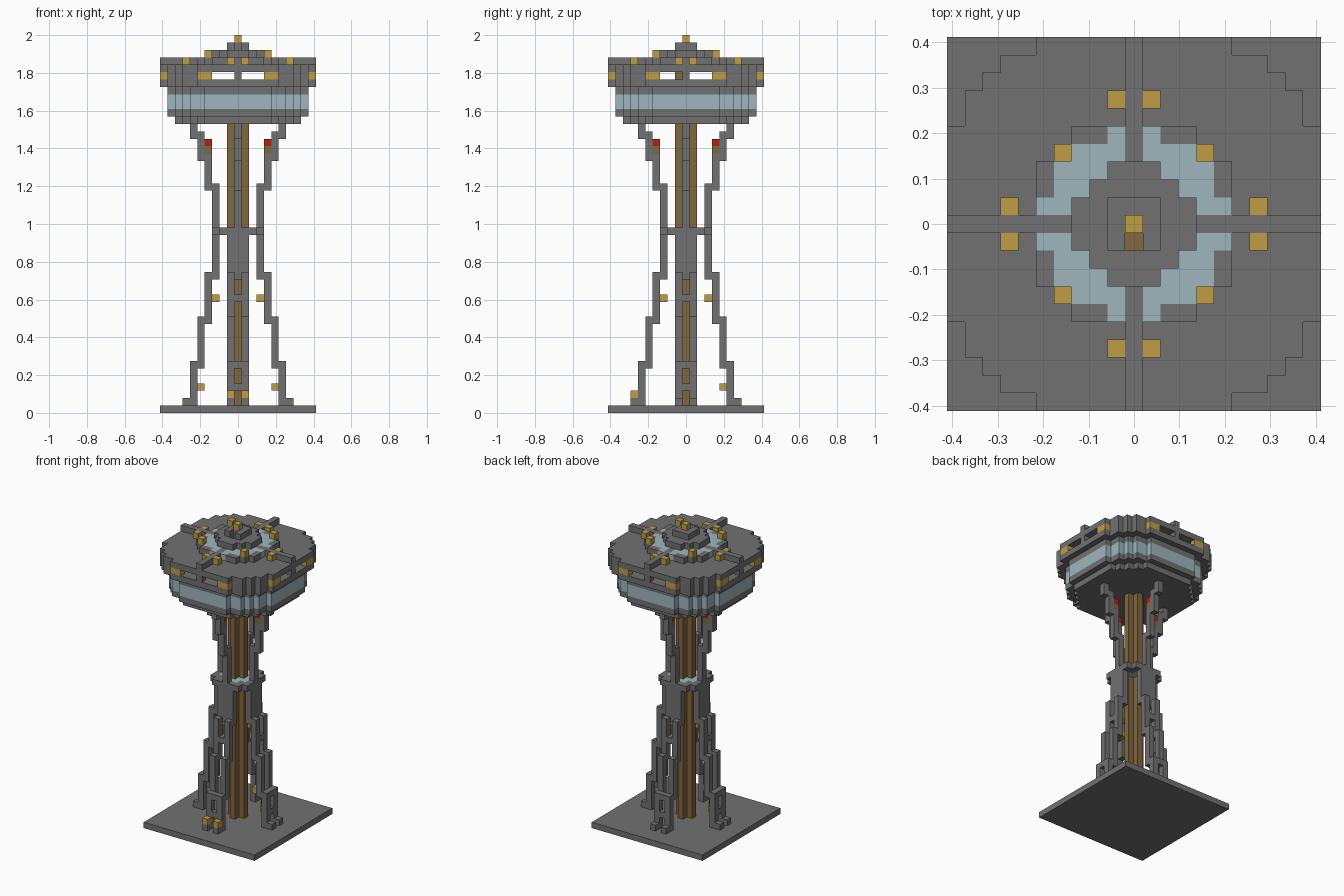
import bpy, bmesh
from mathutils import Vector

if "Cube" in bpy.data.objects:
    bpy.data.objects.remove(bpy.data.objects["Cube"])

U = 2 / 51  # edge of one block


def material(name, rgb):
    m = bpy.data.materials.new(name)
    m.diffuse_color = (*rgb, 1)
    m.use_nodes = True
    m.node_tree.nodes["Principled BSDF"].inputs["Base Color"].default_value = m.diffuse_color
    return m


GRAY = material("stone gray", (0.165, 0.165, 0.165))
BROWN = material("wood brown", (0.22, 0.135, 0.05))
BLUE = material("glass blue", (0.34, 0.47, 0.51))
YELLOW = material("lamp yellow", (0.53, 0.34, 0.06))
RED = material("beacon red", (0.45, 0.015, 0.005))

DIRS = [Vector(d) for d in ((1, 0, 0), (-1, 0, 0), (0, 1, 0), (0, -1, 0), (0, 0, 1), (0, 0, -1))]


def blocks(name, cells, mat):
    """Mesh the outer skin of a set of unit blocks (x, y centred, z from the ground)."""
    cells = set(cells)
    bm = bmesh.new()
    for c in cells:
        mid = Vector(c) + Vector((0, 0, 0.5))
        for d in DIRS:
            if tuple(int(v) for v in Vector(c) + d) in cells:
                continue
            a = Vector((d.y, d.z, d.x))
            b = d.cross(a)
            bm.faces.new([bm.verts.new((mid + (d + s * a + t * b) / 2) * U)
                          for s, t in ((1, 1), (-1, 1), (-1, -1), (1, -1))])
    bmesh.ops.remove_doubles(bm, verts=bm.verts, dist=1e-4)
    me = bpy.data.meshes.new(name)
    bm.to_mesh(me)
    bm.free()
    me.materials.append(mat)
    ob = bpy.data.objects.new(name, me)
    bpy.context.collection.objects.link(ob)
    return ob


def disc(r, limit, *layers):
    """Round plate of blocks: half width r, squared radius limit."""
    return {(x, y, z) for z in layers for x in range(-r, r + 1) for y in range(-r, r + 1)
            if x * x + y * y <= limit}


def spin(cells):
    """Repeat blocks in four quarter turns."""
    out = set()
    for x, y, z in cells:
        for _ in range(4):
            x, y = -y, x
            out.add((x, y, z))
    return out


def column(r, side, z0, z1):
    return {(r, side, z) for z in range(z0, z1 + 1)}


# Square base
blocks("base", {(x, y, 0) for x in range(-10, 11) for y in range(-10, 11)}, GRAY)

# Central shaft, plus-shaped
blocks("shaft", {(x, y, z) for z in range(1, 39) for x, y, _ in disc(1, 1, 0)}, BROWN)

# Lower legs: four stepped pairs with cross ties
lower = set()
for s in (-1, 1):
    for r, z0, z1 in ((7, 1, 1), (6, 1, 6), (5, 6, 12), (4, 12, 18), (3, 18, 23)):
        lower |= column(r, s, z0, z1)
lower |= {(6, 0, 3), (6, 0, 6), (4, 0, 15)} | column(3, 0, 18, 23)
blocks("lower_legs", spin(lower), GRAY)

# Mid platform: gray ring with glass floor
mid = disc(3, 13, 24)
floor = disc(2, 7, 24)
blocks("mid_ring", mid - floor, GRAY)
blocks("mid_floor", floor - disc(1, 1, 24), BLUE)

# Upper legs flare out under the saucer
upper = set()
for r, z0, z1 in ((3, 25, 30), (4, 30, 34), (5, 34, 37), (6, 37, 38)):
    upper |= column(r, 0, z0, z1)
blocks("upper_legs", spin(upper), GRAY)
blocks("beacons", spin({(4, 0, 36)}), RED)
blocks("beacon_brackets", spin({(4, 0, 35)}), BROWN)

# Saucer body with glass band
blocks("saucer_bottom", disc(8, 80, 39) | disc(9, 101, 40), GRAY)
blocks("saucer_glass", disc(9, 101, 41, 42), BLUE)
blocks("saucer_top", disc(9, 101, 43) | disc(10, 130, 44), GRAY)

# Open gallery between the two rims
hatch = {(0, -1, z) for z in range(46, 50)}
wall = {c for c in disc(10, 130, 45)
        if c[0] ** 2 + c[1] ** 2 > 101 and min(abs(c[0]), abs(c[1])) >= 6}
blocks("gallery_walls", wall | spin({(10, 0, 45)}) | {(0, 0, 45)}, GRAY)
blocks("gallery_lamps", spin({(10, s * k, 45) for s in (-1, 1) for k in (4, 5)}), YELLOW)
blocks("hatch_floor", {(0, -1, 45)}, BROWN)

# Roof, spokes and stepped crown
spokes = spin({(k, 0, 47) for k in range(11)})
skylight = {c for c in disc(5, 26, 47) if c[0] and c[1]}
collar = {(x, y, 47) for x in range(-5, 6) for y in range(-5, 6)
          if min(abs(x), abs(y)) <= 3 or max(abs(x), abs(y)) == 4}
crown = disc(3, 10, 48) | {(x, y, 49) for x in (-1, 0, 1) for y in (-1, 0, 1)}
blocks("roof", (disc(10, 130, 46) | spokes | (collar - skylight) | crown) - hatch, GRAY)
blocks("skylight", skylight, BLUE)

# Lamps on the roof, crown and legs
blocks("roof_lamps", spin({(7, 1, 47), (7, -1, 47), (4, 4, 48)}) | {(0, 0, 50)}, YELLOW)
blocks("leg_lamps", spin({(3, 0, 15)}) | {(5, 0, 3), (-5, 0, 3), (0, 5, 3),
                                          (1, -7, 2), (-1, -7, 2)}, YELLOW)
